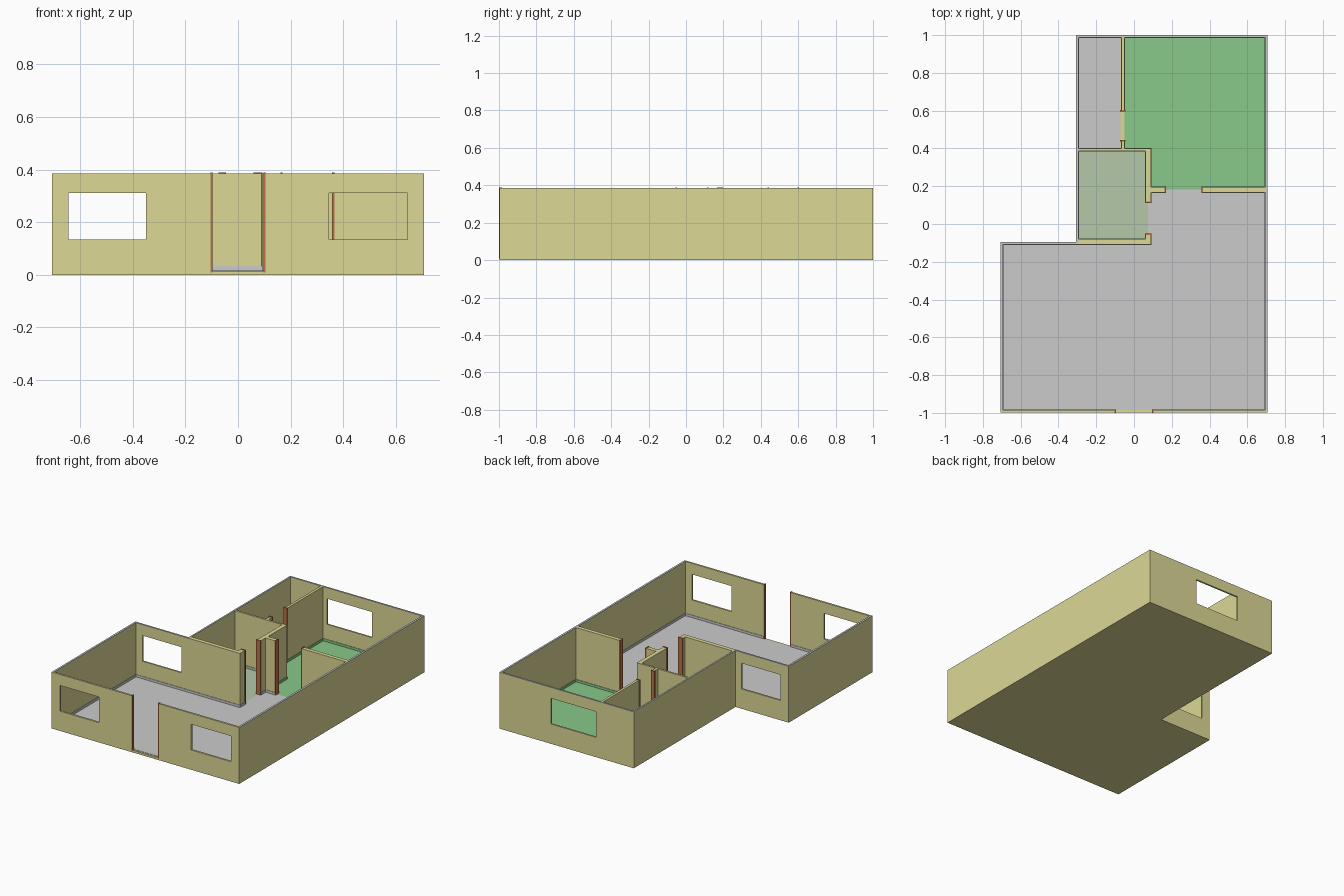
import bpy, bmesh

if "Cube" in bpy.data.objects:
    bpy.data.objects.remove(bpy.data.objects["Cube"])

BASE, TOP, CAP = 0.015, 0.385, 0.003
SILL, HEAD = 0.135, 0.31


def material(name, rgb):
    m = bpy.data.materials.new(name)
    m.diffuse_color = (*rgb, 1)
    m.use_nodes = True
    m.node_tree.nodes["Principled BSDF"].inputs["Base Color"].default_value = m.diffuse_color
    return m


CREAM = material("cream", (0.72, 0.69, 0.305))
GREEN = material("green", (0.25, 0.58, 0.25))
PALE = material("pale_green", (0.46, 0.58, 0.40))
WOOD = material("wood", (0.50, 0.17, 0.06))


def finish(name, bm, mat):
    bmesh.ops.recalc_face_normals(bm, faces=bm.faces)
    me = bpy.data.meshes.new(name)
    bm.to_mesh(me)
    bm.free()
    ob = bpy.data.objects.new(name, me)
    bpy.context.collection.objects.link(ob)
    if mat:
        me.materials.append(mat)
    return ob


def add_prism(bm, outline, z0, z1):
    lo = [bm.verts.new((x, y, z0)) for x, y in outline]
    hi = [bm.verts.new((x, y, z1)) for x, y in outline]
    bm.faces.new(lo[::-1])
    bm.faces.new(hi)
    for i in range(len(lo)):
        j = (i + 1) % len(lo)
        bm.faces.new((lo[i], lo[j], hi[j], hi[i]))


def rect(x0, x1, y0, y1):
    return [(x0, y0), (x1, y0), (x1, y1), (x0, y1)]


def prism(name, outline, z0, z1, mat=None):
    bm = bmesh.new()
    add_prism(bm, outline, z0, z1)
    return finish(name, bm, mat)


def wall(name, x0, x1, y0, y1, top=TOP):
    return prism(name, rect(x0, x1, y0, y1), BASE, top, CREAM)


def window_wall(name, x0, x1, y0, y1, w0, w1, top=TOP):
    """Wall running along x with one rectangular opening."""
    bm = bmesh.new()
    loops = []
    for a, b, c, d in ((x0, x1, BASE, top), (w0, w1, SILL, HEAD)):
        for y in (y0, y1):
            loops.append([bm.verts.new((x, y, z)) for x, z in rect(a, b, c, d)])
    out_f, out_b, in_f, in_b = loops
    for p, q in ((out_f, in_f), (out_b, in_b), (out_f, out_b), (in_f, in_b)):
        for i in range(4):
            j = (i + 1) % 4
            bm.faces.new((p[i], p[j], q[j], q[i]))
    return finish(name, bm, CREAM)


def skirting(name, paths, mat=None, r=0.003):
    """Low strips that follow the wall faces of one room."""
    bm = bmesh.new()
    for path in paths:
        for (ax, ay), (bx, by) in zip(path, path[1:]):
            add_prism(bm, rect(min(ax, bx) - r, max(ax, bx) + r,
                               min(ay, by) - r, max(ay, by) + r), BASE, 0.033)
    return finish(name, bm, mat)


# Base slab, L-shaped
prism("base_slab", [(-.708, -.998), (.708, -.998), (.708, 1), (-.306, 1),
                    (-.306, -.096), (-.708, -.096)], 0, BASE, CREAM)

# Front wall either side of the entrance
window_wall("front_wall_left", -.708, -.1, -.998, -.985, -.645, -.35)
window_wall("front_wall_right", .1, .708, -.998, -.985, .345, .645)

# Remaining outer walls, with grey caps on top
low = TOP - CAP
window_wall("back_wall", -.306, .708, .988, 1, -.02, .32, low)
window_wall("side_room_wall", -.708, -.306, -.108, -.096, -.645, -.35, low)
wall("right_wall", .695, .708, -.985, .988, low)
wall("left_wall_front", -.708, -.695, -.985, -.108, low)
wall("left_wall_back", -.306, -.295, -.108, .988, low)
prism("outer_wall_cap", [(.708, -.985), (.708, 1), (-.306, 1), (-.306, -.096),
                         (-.708, -.096), (-.708, -.985), (-.695, -.985),
                         (-.695, -.108), (-.295, -.108), (-.295, .988),
                         (.695, .988), (.695, -.985)], low, TOP)

# Interior walls
wall("closet_wall_back", -.067, -.05, .6, .988)
wall("closet_wall_stub", -.067, -.05, .4, .44)
wall("bath_back_wall", -.295, .09, .387, .4)
wall("bath_side_wall", .062, .09, .115, .387)
wall("bath_side_stub", .062, .09, -.08, -.053)
wall("bath_front_wall", -.295, .09, -.108, -.08)
wall("bedroom_wall_left", .09, .165, .168, .195)
wall("bedroom_wall_right", .362, .695, .168, .195)

# Door jambs, slightly proud of the wall ends
t = 0.004
for name, x0, x1, y0, y1 in (
        ("entrance_jamb_left", -.1 - t, -.1 + t, -1, -.983),
        ("entrance_jamb_right", .1 - t, .1 + t, -1, -.983),
        ("closet_jamb_back", -.074, -.046, .6 - t, .6 + t),
        ("closet_jamb_front", -.074, -.046, .44 - t, .44 + t),
        ("bath_jamb_back", .059, .093, .115 - t, .115 + t),
        ("bath_jamb_front", .059, .093, -.053 - t, -.053 + t),
        ("bedroom_jamb_left", .165 - t, .165 + t, .165, .198),
        ("bedroom_jamb_right", .362 - t, .362 + t, .165, .198)):
    prism(name, rect(x0, x1, y0, y1), 0.008, TOP + 0.003, WOOD)

# Floors, meeting in the doorways
F = BASE + 0.002
prism("living_floor", [(-.695, -.985), (.695, -.985), (.695, .168), (.362, .168),
                       (.362, .182), (.165, .182), (.165, .168), (.09, .168),
                       (.09, .115), (.075, .115), (.075, -.053), (.09, -.053),
                       (.09, -.108), (-.695, -.108)], BASE, F)
prism("bedroom_floor", [(-.05, .988), (-.05, .4), (.09, .4), (.09, .195),
                        (.165, .195), (.165, .182), (.362, .182), (.362, .195),
                        (.695, .195), (.695, .988)], BASE, F, GREEN)
prism("bath_floor", [(-.295, -.08), (.062, -.08), (.062, -.053), (.075, -.053),
                     (.075, .115), (.062, .115), (.062, .387), (-.295, .387)],
      BASE, F, PALE)
prism("closet_floor", rect(-.295, -.072, .4, .988), BASE, F)

# Skirting, left open at the doors
skirting("living_skirting", [
    [(.104, -.985), (.695, -.985), (.695, .168), (.366, .168)],
    [(.161, .168), (.09, .168), (.09, .119)],
    [(.09, -.057), (.09, -.108), (-.695, -.108), (-.695, -.985), (-.104, -.985)]])
skirting("bedroom_skirting", [
    [(-.05, .436), (-.05, .4), (.09, .4), (.09, .195), (.161, .195)],
    [(.366, .195), (.695, .195), (.695, .988), (-.05, .988), (-.05, .604)]], GREEN)
skirting("bath_skirting", [
    [(.062, .119), (.062, .387), (-.295, .387), (-.295, -.08), (.062, -.08),
     (.062, -.057)]], PALE)
skirting("closet_skirting", [
    [(-.067, .436), (-.067, .4), (-.295, .4), (-.295, .988), (-.067, .988),
     (-.067, .604)]])
